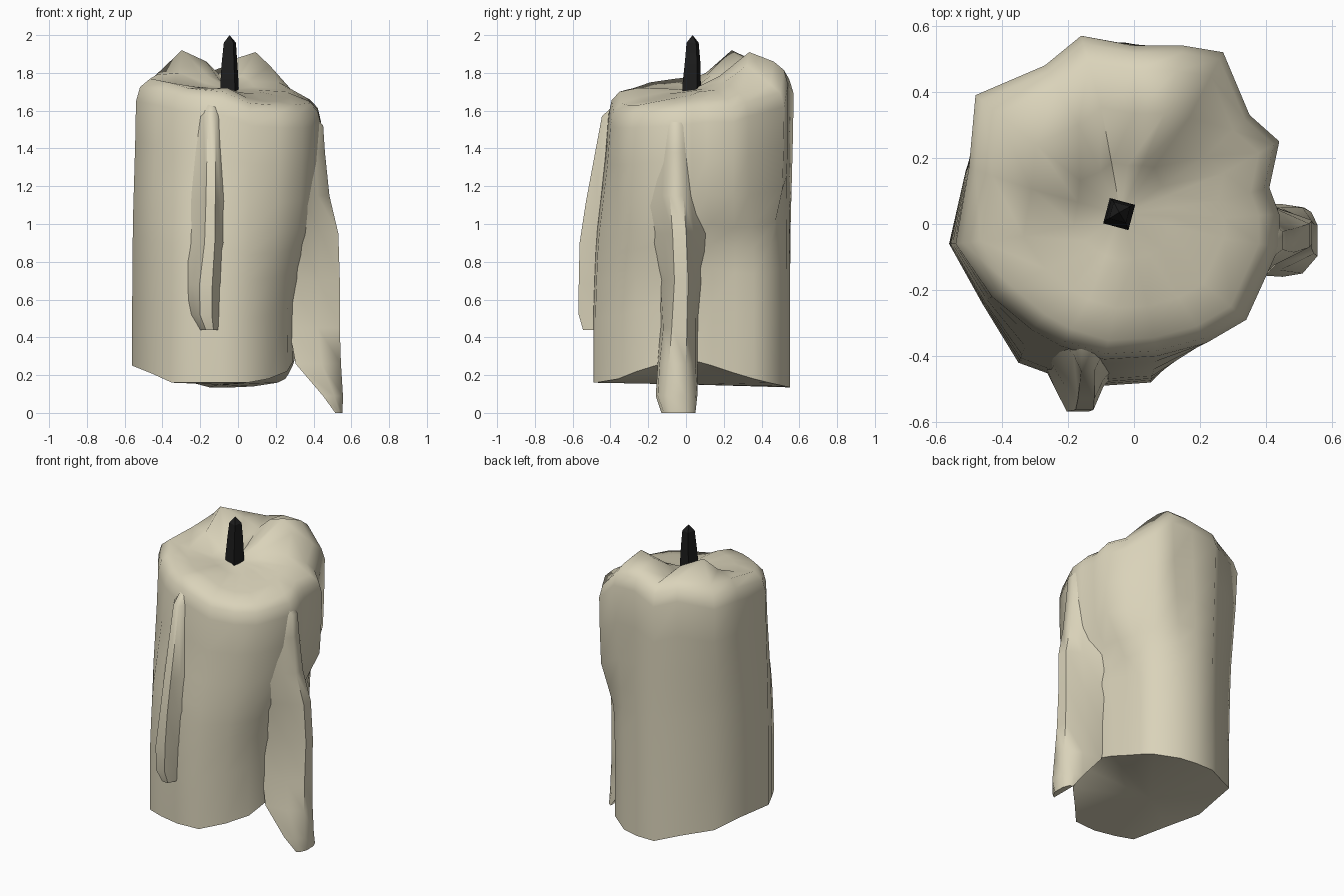
import bpy, math
from mathutils import Vector

def material(name, rgb):
    m = bpy.data.materials.new(name)
    m.diffuse_color = (*rgb, 1)
    return m

wax = material("cream wax", (0.70, 0.65, 0.49))
char = material("charred black", (0.012, 0.012, 0.012))

def loft(name, rings, mat, tip=None, bottom=None, angle=50):
    """Skin equal-length rings; each end is closed flat or to a given point."""
    n = len(rings[0])
    verts = [v for r in rings for v in r]
    faces = []
    for k in range(len(rings) - 1):
        for i in range(n):
            j = (i + 1) % n
            faces.append((k*n + i, k*n + j, (k+1)*n + j, (k+1)*n + i))
    for start, point in ((0, bottom), ((len(rings) - 1) * n, tip)):
        if point:
            verts.append(point)
            faces += [(start + i, start + (i + 1) % n, len(verts) - 1) for i in range(n)]
        else:
            faces.append(tuple(range(start, start + n)))
    me = bpy.data.meshes.new(name)
    me.from_pydata(verts, [], faces)
    me.materials.append(mat)
    ob = bpy.data.objects.new(name, me)
    bpy.context.collection.objects.link(ob)
    bpy.ops.object.select_all(action='DESELECT')
    ob.select_set(True)
    bpy.context.view_layer.objects.active = ob
    bpy.ops.object.mode_set(mode='EDIT')
    bpy.ops.mesh.select_all(action='SELECT')
    bpy.ops.mesh.normals_make_consistent(inside=False)
    bpy.ops.object.mode_set(mode='OBJECT')
    bpy.ops.object.shade_smooth_by_angle(angle=math.radians(angle))
    return ob

# Body columns: base x, y, z; top x, y; lip height; inner ridge height
columns = [
    (.30, .03, .28, .44, .03, 1.65, 1.68),
    (.29, .14, .25, .41, .11, 1.66, 1.70),
    (.27, .26, .21, .44, .25, 1.66, 1.71),
    (.25, .36, .18, .35, .33, 1.69, 1.75),
    (.21, .44, .16, .27, .52, 1.74, 1.84),
    (.08, .53, .14, .15, .54, 1.86, 1.91),
    (-.03, .55, .135, .00, .54, 1.86, 1.88),
    (-.15, .55, .135, -.16, .57, 1.81, 1.79),
    (-.28, .46, .17, -.27, .48, 1.84, 1.86),
    (-.45, .35, .21, -.48, .39, 1.81, 1.92),
    (-.51, .16, .24, -.50, .17, 1.79, 1.80),
    (-.56, -.06, .25, -.54, -.06, 1.77, 1.74),
    (-.46, -.24, .21, -.43, -.22, 1.75, 1.73),
    (-.35, -.42, .16, -.31, -.32, 1.72, 1.72),
    (-.24, -.46, .16, -.22, -.37, 1.71, 1.72),
    (-.10, -.49, .16, -.09, -.41, 1.70, 1.72),
    (.05, -.48, .16, .07, -.40, 1.64, 1.67),
    (.16, -.36, .18, .22, -.36, 1.63, 1.65),
    (.26, -.26, .22, .34, -.29, 1.63, 1.65),
    (.29, -.10, .27, .44, -.07, 1.64, 1.67),
]

rings = []
# Side wall: height fraction, then blends to the top outline (general, right back, right front)
for t, f, fb, ff in ((0, 0, 0, 0), (.25, 0, 0, .03), (.4, .08, .03, .25), (.5, .15, .1, .5),
                     (.58, .25, .4, .7), (.7, .5, .88, .88), (.85, .8, .96, .97), (1, 1, 1, 1)):
    ring = []
    for x, y, zb, xt, yt, zl, zi in columns:
        g = f if x < .12 else fb if y > .05 else ff
        ring.append(Vector((x + (xt-x)*g, y + (yt-y)*g, zb + (zl - .12 - zb)*t)))
    rings.append(ring)
# Rounded rim, peaked inner ridge and the dip round the wick
for s, top, drop in ((.96, 0, .045), (.86, 0, 0), (.62, 1, 0)):
    rings.append([Vector((c[3]*s, c[4]*s, c[5] + (c[6] - c[5])*top - drop)) for c in columns])
rings.append([Vector((c[3]*.3 - .02, c[4]*.3 + .015, 1.715 + (c[6] - 1.715)*.35)) for c in columns])
loft("candle_body", rings, wax, (-.04, .03, 1.71), (-.1, .03, .15), 60)

def drip(name, rows, place):
    # rows run down: height, outward reach, sideways centre, half width, root half width, depth
    section = ((-1, 0, 1), (0, -.95, .45), (0, -.45, .04), (0, .45, .04), (0, .95, .45), (1, 0, 1))
    loft(name, [[place(out - d*b, c + r*e + w*a, z) for e, a, b in section]
                for z, out, c, w, r, d in rows], wax, angle=60)

# Ridge of wax running down the front
drip("front_drip", [
    (1.68, .33, -.14, .04, .08, .10), (1.57, .45, -.14, .045, .10, .12),
    (1.12, .535, -.145, .055, .12, .14), (.90, .57, -.15, .06, .13, .17),
    (.68, .575, -.17, .075, .12, .18), (.52, .575, -.17, .07, .09, .17),
    (.44, .55, -.15, .045, .06, .12)], lambda o, c, z: (c, -o, z))

# Long drip hanging off the right side, blending into the wall above
drip("right_drip", [
    (1.64, .36, -.05, .05, .10, .10), (1.52, .455, -.05, .06, .12, .10), (1.38, .465, -.05, .07, .15, .12),
    (1.15, .49, -.05, .08, .17, .15), (.95, .54, -.035, .08, .15, .22),
    (.70, .55, -.025, .08, .11, .27), (.45, .55, -.035, .09, .10, .28),
    (.26, .555, -.045, .10, .105, .25), (.09, .56, -.05, .105, .11, .11),
    (0, .555, -.04, .08, .09, .04)], lambda o, c, z: (o, c, z))

# Burnt square wick
wick = []
for z, cx, cy, r in ((1.68, -.045, .03, .056), (1.74, -.045, .03, .056),
                     (1.86, -.045, .035, .047), (1.96, -.043, .035, .037)):
    wick.append([(cx + r*math.cos(math.radians(30 + 90*i)),
                  cy + r*math.sin(math.radians(30 + 90*i)), z) for i in range(4)])
loft("wick", wick, char, (-.045, .035, 2.0), angle=20)
